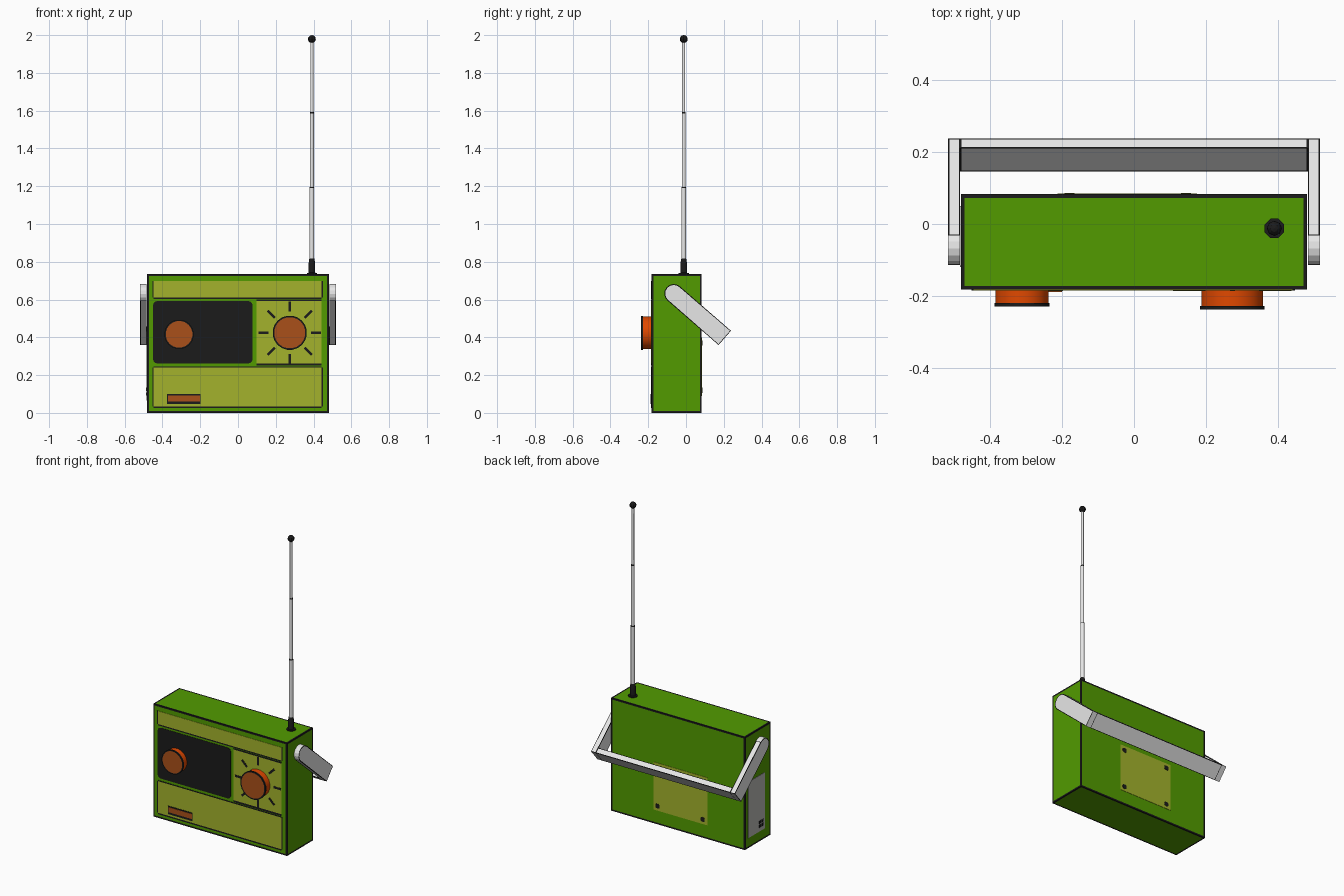
import bpy, bmesh, math
from mathutils import Matrix, Vector

if "Cube" in bpy.data.objects:
    bpy.data.objects.remove(bpy.data.objects["Cube"])


def mat(name, r, g, b):
    m = bpy.data.materials.new(name)
    m.diffuse_color = (r, g, b, 1)
    m.use_nodes = True
    m.node_tree.nodes["Principled BSDF"].inputs["Base Color"].default_value = m.diffuse_color
    return m


GREEN = mat("body green", 0.085, 0.33, 0.0)
OLIVE = mat("panel olive", 0.37, 0.45, 0.025)
BLACK = mat("trim black", 0.011, 0.011, 0.011)
ORANGE = mat("knob side orange", 0.75, 0.065, 0.0)
RUST = mat("knob face rust", 0.40, 0.08, 0.01)
SILVER = mat("metal silver", 0.84, 0.84, 0.84)
GREY = mat("socket grey", 0.48, 0.48, 0.46)

FRONT, BACK, SIDE, TOP = -0.183, 0.083, 0.482, 0.735


def finish(name, bm, *mats):
    bmesh.ops.recalc_face_normals(bm, faces=bm.faces)
    me = bpy.data.meshes.new(name)
    bm.to_mesh(me)
    bm.free()
    for m in mats:
        me.materials.append(m)
    ob = bpy.data.objects.new(name, me)
    bpy.context.collection.objects.link(ob)
    return ob


def cube_bm(lo, hi):
    lo, hi = Vector(lo), Vector(hi)
    bm = bmesh.new()
    bmesh.ops.create_cube(bm, size=1)
    bmesh.ops.scale(bm, vec=hi - lo, verts=bm.verts)
    bmesh.ops.translate(bm, vec=(lo + hi) / 2, verts=bm.verts)
    return bm


def box(name, lo, hi, m):
    return finish(name, cube_bm(lo, hi), m)


def outline(bm, width, min_area):
    """Inset the large faces; the border around each takes material 1."""
    big = [f for f in bm.faces if f.calc_area() > min_area]
    res = bmesh.ops.inset_individual(bm, faces=big, thickness=width)
    for f in res["faces"]:
        f.material_index = 1


def plate(name, x0, x1, z0, z1, m, t=0.002, y=FRONT, radius=0):
    """Thin plate on the front (or at y on the back, with negative t)."""
    bm = cube_bm((x0, min(y, y - t), z0), (x1, max(y, y - t), z1))
    if radius:
        es = [e for e in bm.edges if abs(e.verts[0].co.y - e.verts[1].co.y) > abs(t) / 2]
        bmesh.ops.bevel(bm, geom=es, offset=radius, segments=3, profile=0.5, affect='EDGES')
    return finish(name, bm, m)


def lathe(name, profile, sides, matrix, mats):
    """profile: (radius, height, material index of the band starting here)."""
    bm = bmesh.new()
    rings = []
    for r, h, _ in profile:
        rings.append([bm.verts.new((r * math.cos(2 * math.pi * (i + .5) / sides),
                                    r * math.sin(2 * math.pi * (i + .5) / sides), h))
                      for i in range(sides)])
    for k in range(len(rings) - 1):
        for i in range(sides):
            j = (i + 1) % sides
            f = bm.faces.new((rings[k][i], rings[k][j], rings[k + 1][j], rings[k + 1][i]))
            f.material_index = profile[k][2]
    bm.faces.new(rings[0])
    bm.faces.new(rings[-1]).material_index = profile[-1][2]
    bm.transform(matrix)
    ob = finish(name, bm, *mats)
    bpy.context.view_layer.objects.active = ob
    bpy.ops.object.select_all(action='DESELECT')
    ob.select_set(True)
    bpy.ops.object.shade_smooth_by_angle(angle=math.radians(50))
    return ob


# body with black edges
bm = cube_bm((-SIDE, FRONT, 0), (SIDE, BACK, TOP))
outline(bm, 0.014, 0.01)
finish("body", bm, GREEN, BLACK)

# front panels
plate("upper_panel", -0.447, 0.442, 0.612, 0.697, OLIVE)
plate("dial_window", -0.45, 0.077, 0.262, 0.592, BLACK, radius=0.022)
plate("tuner_panel", 0.098, 0.442, 0.262, 0.592, OLIVE)
plate("lower_panel", -0.447, 0.442, 0.034, 0.24, OLIVE)

# dark panel outlines
for i, (x0, x1, z0, z1) in enumerate([
        (-0.447, 0.442, 0.604, 0.612), (0.442, 0.449, 0.612, 0.697),
        (-0.453, -0.447, 0.612, 0.697), (0.098, 0.442, 0.592, 0.600),
        (0.098, 0.442, 0.250, 0.262), (-0.447, 0.442, 0.240, 0.246),
        (0.442, 0.449, 0.034, 0.24), (-0.453, -0.447, 0.034, 0.24),
        (-0.447, 0.442, 0.025, 0.034)]):
    plate(f"panel_line_{i}", x0, x1, z0, z1, BLACK, 0.002)

# small orange slider
plate("slider_surround", -0.375, -0.198, 0.046, 0.1, BLACK, 0.004)
plate("slider", -0.37, -0.2, 0.06, 0.093, RUST, 0.006)

# knobs
for name, x, z, r, d in (("volume_knob", -0.312, 0.416, 0.078, 0.047),
                         ("tuning_knob", 0.274, 0.424, 0.091, 0.055)):
    to_front = Matrix.Translation((x, FRONT, z)) @ Matrix.Rotation(math.pi / 2, 4, 'X')
    q = r * 0.95
    lathe(name, [(q, 0, 0), (q, d - 0.01, 1), (r, d - 0.01, 1), (r, d, 1), (r * 0.91, d, 2)],
          20, to_front, (ORANGE, BLACK, RUST))

# radial marks around the tuning knob
for i in range(8):
    bm = cube_bm((0.112, -0.001, -0.007), (0.165, 0.001, 0.007))
    bm.transform(Matrix.Translation((0.274, FRONT - 0.0025, 0.424))
                 @ Matrix.Rotation(i * math.pi / 4, 4, 'Y'))
    finish(f"tuning_mark_{i}", bm, BLACK)

# battery cover on the back, with screws
plate("battery_cover", -0.213, 0.175, 0.09, 0.40, OLIVE, -0.002, BACK)
for x in (-0.18, 0.145):
    for z in (0.12, 0.37):
        plate("cover_screw", x - 0.014, x + 0.014, z - 0.014, z + 0.014, BLACK,
              -0.004, BACK, radius=0.007)

# socket plate on the left side
box("socket_plate", (-SIDE - 0.002, -0.12, 0.065), (-SIDE, 0.05, 0.43), GREY)
for y in (-0.095, -0.07):
    for z in (0.10, 0.125):
        box("socket", (-SIDE - 0.004, y - 0.009, z - 0.009), (-SIDE, y + 0.009, z + 0.009), BLACK)

# handle: two round-ended arms and a cross bar, built flat then tilted down
W, L, T = 0.05, 0.358, 0.034
tilt = Matrix.Translation((0, -0.065, 0.632)) @ Matrix.Rotation(math.radians(-41), 4, 'X')
for name, x in (("handle_arm_right", 0.484), ("handle_arm_left", -0.484 - T)):
    bm = bmesh.new()
    pts = [(L, -W), (L, W)] + [(-W * math.sin(a), W * math.cos(a))
                               for a in (math.pi * k / 8 for k in range(9))]
    f = bm.faces.new([bm.verts.new((x, y, z)) for y, z in pts])
    ext = bmesh.ops.extrude_face_region(bm, geom=[f])
    bmesh.ops.translate(bm, vec=(T, 0, 0),
                        verts=[v for v in ext["geom"] if isinstance(v, bmesh.types.BMVert)])
    bmesh.ops.recalc_face_normals(bm, faces=bm.faces)
    outline(bm, 0.005, 0.008)
    bm.transform(tilt)
    finish(name, bm, SILVER, BLACK)
bm = cube_bm((-0.484, L - T, -W), (0.484, L, W))
outline(bm, 0.005, 0.008)
bm.transform(tilt)
finish("handle_bar", bm, SILVER, BLACK)

# telescopic antenna with base, joints and tip
AX, AY = 0.391, -0.012
at = Matrix.Translation((AX, AY, 0))
lathe("antenna_base", [(0.029, TOP, 0), (0.029, 0.741, 0), (0.019, 0.742, 0), (0.019, 0.785, 0),
                       (0.016, 0.81, 0), (0.013, 0.82, 0)], 8, at, (BLACK,))
lathe("antenna_rod", [(0.0135, 0.8, 0), (0.0135, 1.19, 1), (0.0135, 1.195, 1), (0.011, 1.196, 0),
                      (0.011, 1.585, 1), (0.011, 1.592, 1), (0.0085, 1.593, 0), (0.0085, 1.97, 0)],
      8, at, (SILVER, BLACK))
bm = bmesh.new()
bmesh.ops.create_uvsphere(bm, u_segments=8, v_segments=6, radius=0.021)
bm.transform(Matrix.Translation((AX, AY, 1.979)))
finish("antenna_tip", bm, BLACK)
